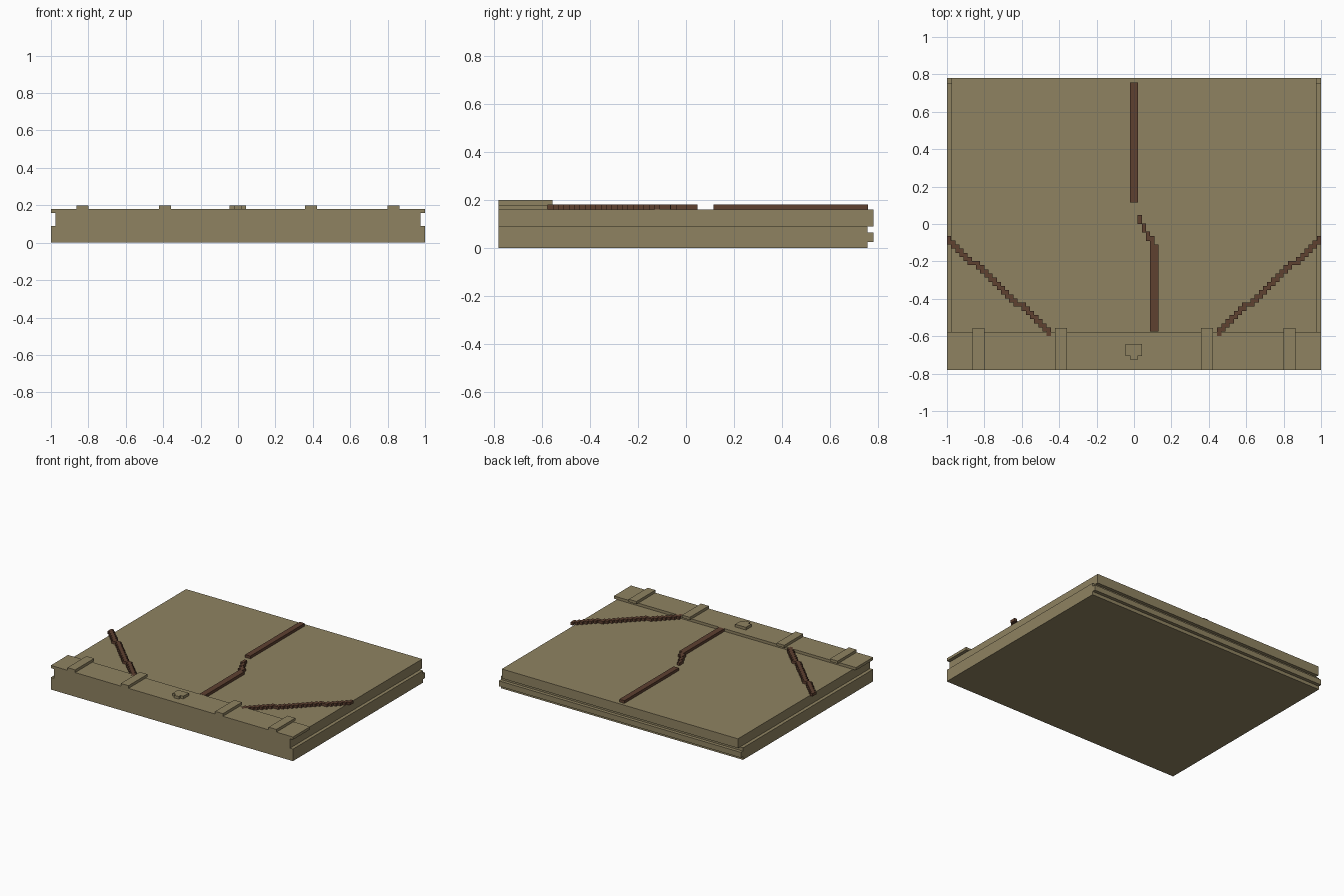
import bpy, bmesh

if "Cube" in bpy.data.objects:
    bpy.data.objects.remove(bpy.data.objects["Cube"])


def material(name, rgb):
    m = bpy.data.materials.new(name)
    m.diffuse_color = (*rgb, 1)
    m.use_nodes = True
    m.node_tree.nodes["Principled BSDF"].inputs["Base Color"].default_value = m.diffuse_color
    return m


TAN = material("tan", (0.275, 0.226, 0.12))
BROWN = material("dark brown", (0.112, 0.052, 0.03))


def prism(name, outline, lo, hi, mat, along="z"):
    """Extrude a flat outline from lo to hi along z (outline in xy) or x (outline in yz)."""
    place = (lambda a, b, h: (a, b, h)) if along == "z" else (lambda a, b, h: (h, a, b))
    bm = bmesh.new()
    base = bm.faces.new([bm.verts.new(place(a, b, lo)) for a, b in outline])
    moved = bmesh.ops.extrude_face_region(bm, geom=[base])["geom"]
    bmesh.ops.translate(bm, vec=place(0, 0, hi - lo),
                        verts=[g for g in moved if isinstance(g, bmesh.types.BMVert)])
    bmesh.ops.recalc_face_normals(bm, faces=bm.faces)
    mesh = bpy.data.meshes.new(name)
    bm.to_mesh(mesh)
    bm.free()
    mesh.materials.append(mat)
    obj = bpy.data.objects.new(name, mesh)
    bpy.context.collection.objects.link(obj)
    return obj


def box(name, x0, x1, y0, y1, z0, z1, mat):
    return prism(name, [(x0, y0), (x1, y0), (x1, y1), (x0, y1)], z0, z1, mat)


def columns(x, step, spans, side=1):
    """Stepped outline round a row of columns, each with a (top, bottom) span."""
    upper, lower = [], []
    for i, (top, bottom) in enumerate(spans):
        a, b = side * (x + i * step), side * (x + (i + 1) * step)
        for line, y in ((upper, top), (lower, bottom)):
            if line and abs(line[-1][1] - y) < 1e-6:
                line.pop()
                line.append((b, y))
            else:
                line += [(a, y), (b, y)]
    return upper + lower[::-1]


# Lower slab, with a lip along the back edge
F, B, L = -0.78, 0.755, 0.78
prism("lower_slab", [(F, 0), (B, 0), (B, 0.025), (L, 0.025), (L, 0.065), (B, 0.065),
                     (B, 0.09), (F, 0.09)], -1, 1, TAN, "x")

# Upper slab, narrower at the sides
box("upper_slab", -0.975, 0.975, F, L, 0.09, 0.16, TAN)

# Raised strip along the front, with four straps over it
box("front_strip", -1, 1, F, -0.577, 0.16, 0.18, TAN)
for side in (-1, 1):
    for x in (0.39, 0.831):
        box("strap", side * x - 0.032, side * x + 0.032, F, -0.556, 0.18, 0.2, TAN)

# Stepped latch in the middle of the strip
prism("latch", [(-0.045, -0.642), (-0.045, -0.706), (-0.02, -0.706), (-0.02, -0.727),
                (0.02, -0.727), (0.02, -0.706), (0.043, -0.706), (0.043, -0.642)],
      0.18, 0.2, TAN)

# Straight seam and bent seam on the top
S = 0.0222
Z0, Z1 = 0.16, 0.1805
box("straight_seam", -0.021, 0.021, 0.115, 0.757, Z0, Z1, BROWN)
prism("bent_seam", columns(0.02, S, [(0.048, 0.0), (0.004, -0.045), (-0.04, -0.09),
                                     (-0.063, -0.576), (-0.11, -0.576)]),
      Z0, Z1, BROWN)

# Diagonal stepped seams, mirrored left and right
spans = []
for i in range(25):
    level = round(i * 22 / 24)
    tall = 1 if i in (6, 17) else 2  # the seam thins at its two level steps
    top = -0.065 - S * level
    spans.append((top, top - S * tall))
if spans[17][1] <= spans[18][0]:
    for side in (-1, 1):
        prism("diagonal_seam", columns(1.0, -S, spans, side), Z0, Z1, BROWN)
